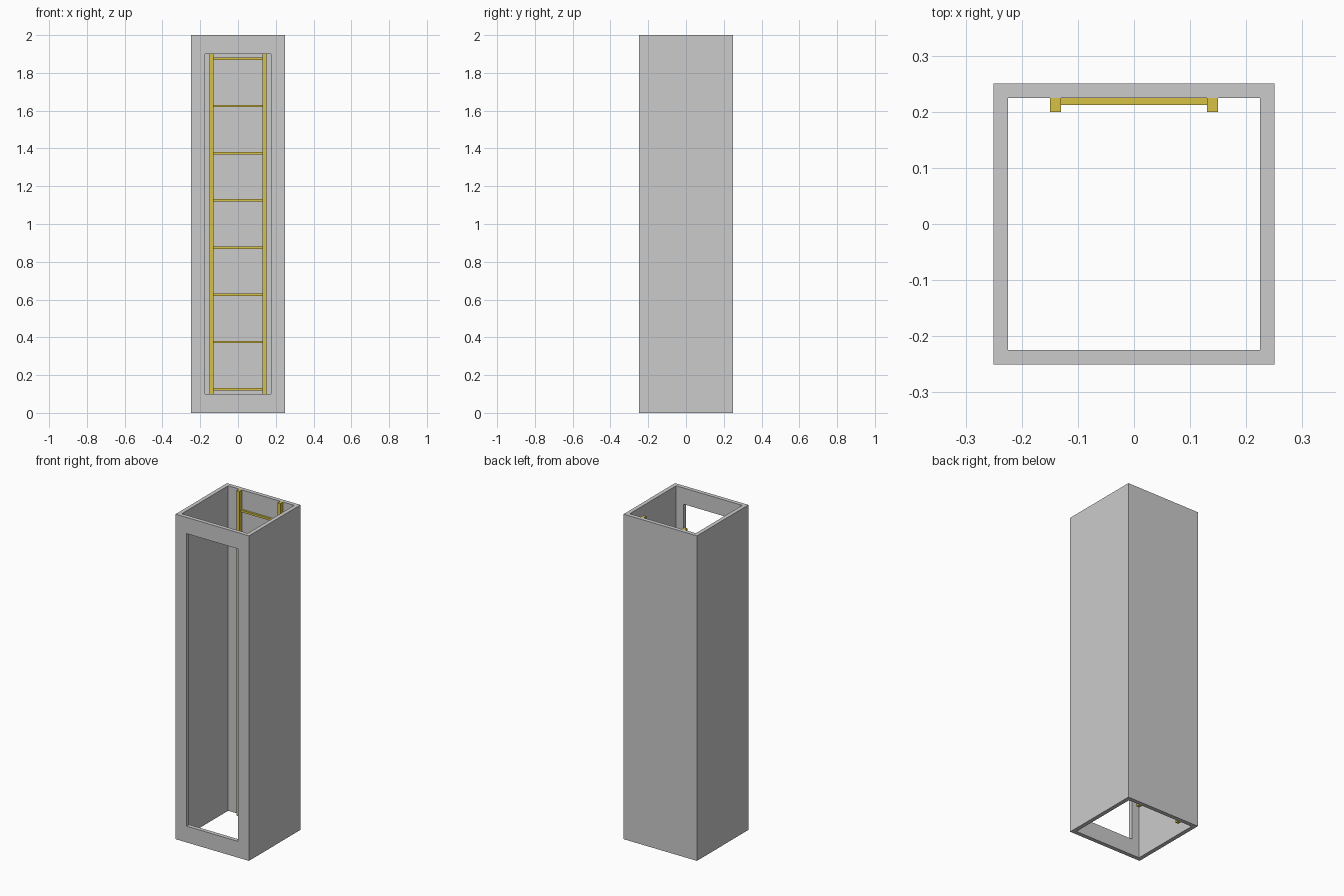
import bpy

if "Cube" in bpy.data.objects:
    bpy.data.objects.remove(bpy.data.objects["Cube"])

H, OUT, WALL = 2.0, 0.25, 0.025
INN = OUT - WALL

yellow = bpy.data.materials.new("yellow_paint")
yellow.diffuse_color = (0.68, 0.54, 0.06, 1)
yellow.use_nodes = True
yellow.node_tree.nodes["Principled BSDF"].inputs["Base Color"].default_value = yellow.diffuse_color


def box(name, lo, hi, mat=None):
    bpy.ops.mesh.primitive_cube_add(size=1)
    ob = bpy.context.object
    ob.name = name
    for v in ob.data.vertices:
        v.co = [l + (c + 0.5) * (h - l) for c, l, h in zip(v.co, lo, hi)]
    if mat:
        ob.data.materials.append(mat)
    return ob


def cut(target, lo, hi):
    cutter = box("cutter", lo, hi)
    cutter.hide_render = True
    mod = target.modifiers.new("cut", 'BOOLEAN')
    mod.operation = 'DIFFERENCE'
    mod.solver = 'EXACT'
    mod.object = cutter
    bpy.context.view_layer.objects.active = target
    bpy.ops.object.modifier_apply(modifier=mod.name)
    bpy.data.objects.remove(cutter)


# Square shaft, open at both ends, with a tall front doorway
shaft = box("shaft", (-OUT, -OUT, 0), (OUT, OUT, H))
cut(shaft, (-INN, -INN, -0.1), (INN, INN, H + 0.1))
cut(shaft, (-0.175, -0.3, 0.1), (0.175, -0.1, 1.9))

# Ladder rails on the inside of the back wall
for side, x in (("left", -0.14), ("right", 0.14)):
    box(f"ladder_rail_{side}", (x - 0.01, 0.2, 0), (x + 0.01, INN, H), yellow)

# Ladder rungs
for i in range(8):
    z = 0.125 + 0.25 * i
    box(f"ladder_rung_{i + 1}", (-0.13, 0.2125, z - 0.00625),
        (0.13, INN, z + 0.00625), yellow)
